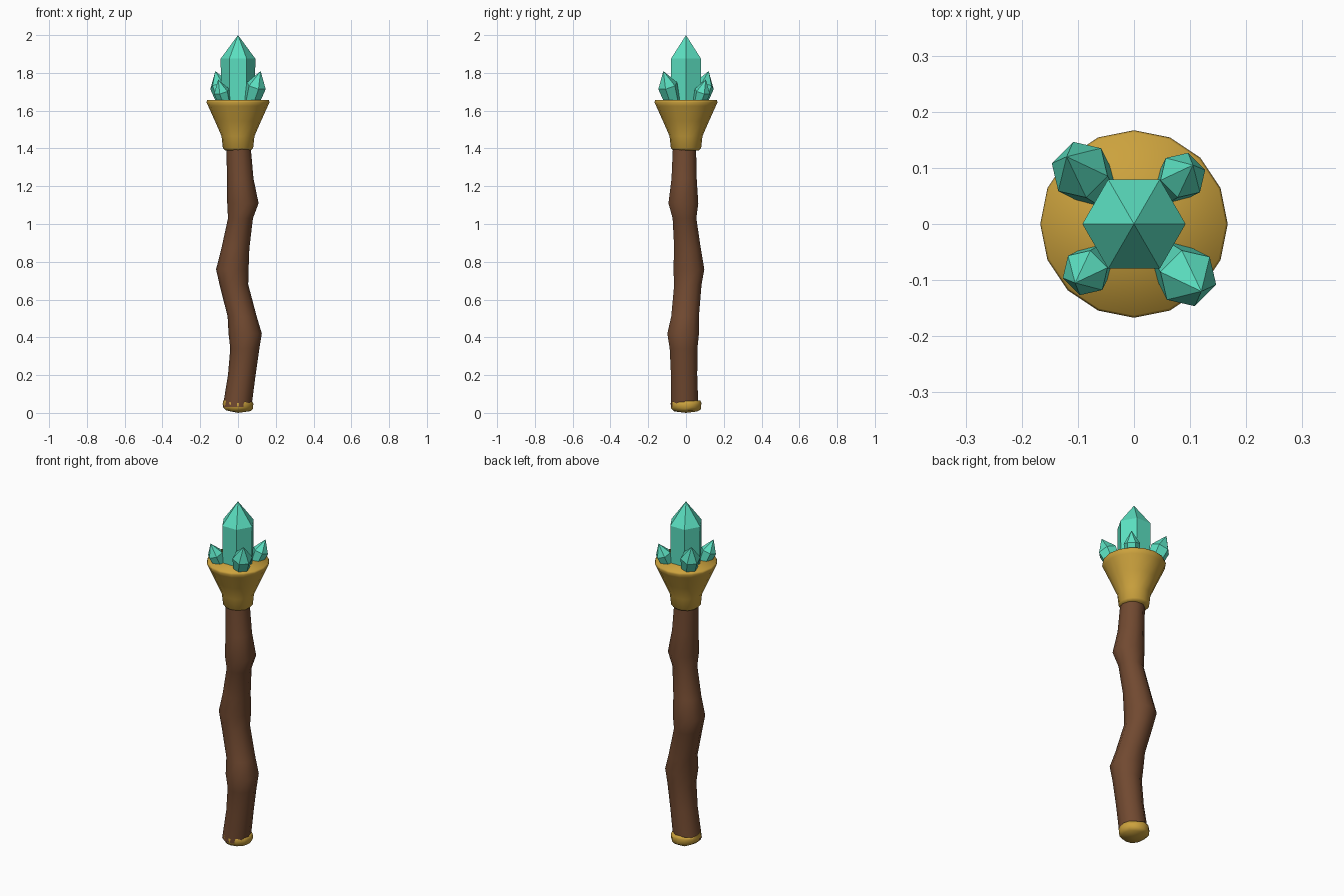
import bpy, bmesh, math, random
from mathutils import Vector

random.seed(4)
if "Cube" in bpy.data.objects:
    bpy.data.objects.remove(bpy.data.objects["Cube"], do_unlink=True)


def material(name, colour):
    m = bpy.data.materials.new(name)
    m.use_nodes = True
    m.diffuse_color = (*colour, 1)
    m.node_tree.nodes["Principled BSDF"].inputs["Base Color"].default_value = (*colour, 1)
    return m


wood = material("brown wood", (0.165, 0.067, 0.03))
gold = material("gold", (0.6, 0.36, 0.047))
crystal = material("teal crystal", (0.105, 0.74, 0.53))


def loft(name, rings, sides, mat, smooth=None, axis=(0, 0, 1), turn=0.0, wobble=0.0):
    """Skin rings of (centre, radius); a zero radius makes a point."""
    rot = Vector((0, 0, 1)).rotation_difference(Vector(axis))
    bm = bmesh.new()
    rows = []
    for centre, radius in rings:
        row = []
        for i in range(sides if radius else 1):
            a = turn + math.tau * i / sides
            p = Vector((math.cos(a), math.sin(a), 0)) * radius
            p.z = random.uniform(-wobble, wobble) if radius else 0
            row.append(bm.verts.new(Vector(centre) + rot @ p))
        rows.append(row)
    for low, high in zip(rows, rows[1:]):
        for i in range(sides):
            j = (i + 1) % sides
            corners = [low[i % len(low)], low[j % len(low)],
                       high[j % len(high)], high[i % len(high)]]
            bm.faces.new(list(dict.fromkeys(corners)))
    for row in (rows[0], rows[-1]):
        if len(row) > 2:
            bm.faces.new(row)
    bmesh.ops.recalc_face_normals(bm, faces=bm.faces)
    mesh = bpy.data.meshes.new(name)
    bm.to_mesh(mesh)
    bm.free()
    mesh.materials.append(mat)
    ob = bpy.data.objects.new(name, mesh)
    bpy.context.collection.objects.link(ob)
    if smooth:
        bpy.ops.object.select_all(action="DESELECT")
        ob.select_set(True)
        bpy.context.view_layer.objects.active = ob
        bpy.ops.object.shade_smooth_by_angle(angle=math.radians(smooth))
    return ob


# Crooked wooden shaft with knots at the bends
loft("shaft", [
    ((-0.005, -0.007, 0.03), 0.076),
    ((0.02, -0.01, 0.2), 0.073),
    ((0.036, -0.013, 0.34), 0.077),
    ((0.038, -0.015, 0.42), 0.088),
    ((0.022, -0.005, 0.51), 0.077),
    ((-0.022, 0.01, 0.68), 0.076),
    ((-0.03, 0.015, 0.76), 0.086),
    ((-0.014, 0.008, 0.87), 0.074),
    ((0.013, -0.008, 1.03), 0.066),
    ((0.026, -0.014, 1.11), 0.083),
    ((0.012, -0.01, 1.24), 0.07),
    ((0.002, -0.008, 1.42), 0.064)], 10, wood, smooth=60)

# Gold foot cap with an uneven upper edge
loft("foot_cap", [
    ((0, 0, 0), 0), ((0, 0, 0.012), 0.066), ((0, 0, 0.025), 0.08),
    ((0, 0, 0.05), 0.081), ((-0.002, 0, 0.062), 0.076)],
    12, gold, smooth=70, wobble=0.005)

# Flared gold cup with a nearly flat top
loft("cup", [
    ((0, 0, 1.39), 0.068), ((0, 0, 1.402), 0.08), ((0, 0, 1.465), 0.087),
    ((0, 0, 1.545), 0.122), ((0, 0, 1.625), 0.158), ((0, 0, 1.645), 0.167),
    ((0, 0, 1.656), 0.163), ((0, 0, 1.657), 0)], 16, gold, smooth=100)

# Tall central crystal
loft("main_crystal", [
    ((0, 0, 1.6), 0.088), ((0, 0, 1.875), 0.092), ((0, 0, 2), 0)], 6, crystal)

# Small crystals leaning outwards at the four corners
for name, sx, sy, size in [("front_left_crystal", 1, -1, 1.0),
                           ("back_right_crystal", -1, 1, 1.0),
                           ("back_left_crystal", 1, 1, 0.8),
                           ("front_right_crystal", -1, -1, 0.8)]:
    tip = Vector((0.12 * sx, 0.12 * sy, 1.81)) if size == 1 else Vector((0.105 * sx, 0.105 * sy, 1.765))
    base = Vector((0.058 * sx, 0.058 * sy, 1.6))
    axis = (tip - base).normalized()
    loft(name, [(base, 0.036 * size), (tip - axis * 0.085 * size, 0.054 * size), (tip, 0)],
         6, crystal, axis=axis, turn=0.26 * sx * sy)
